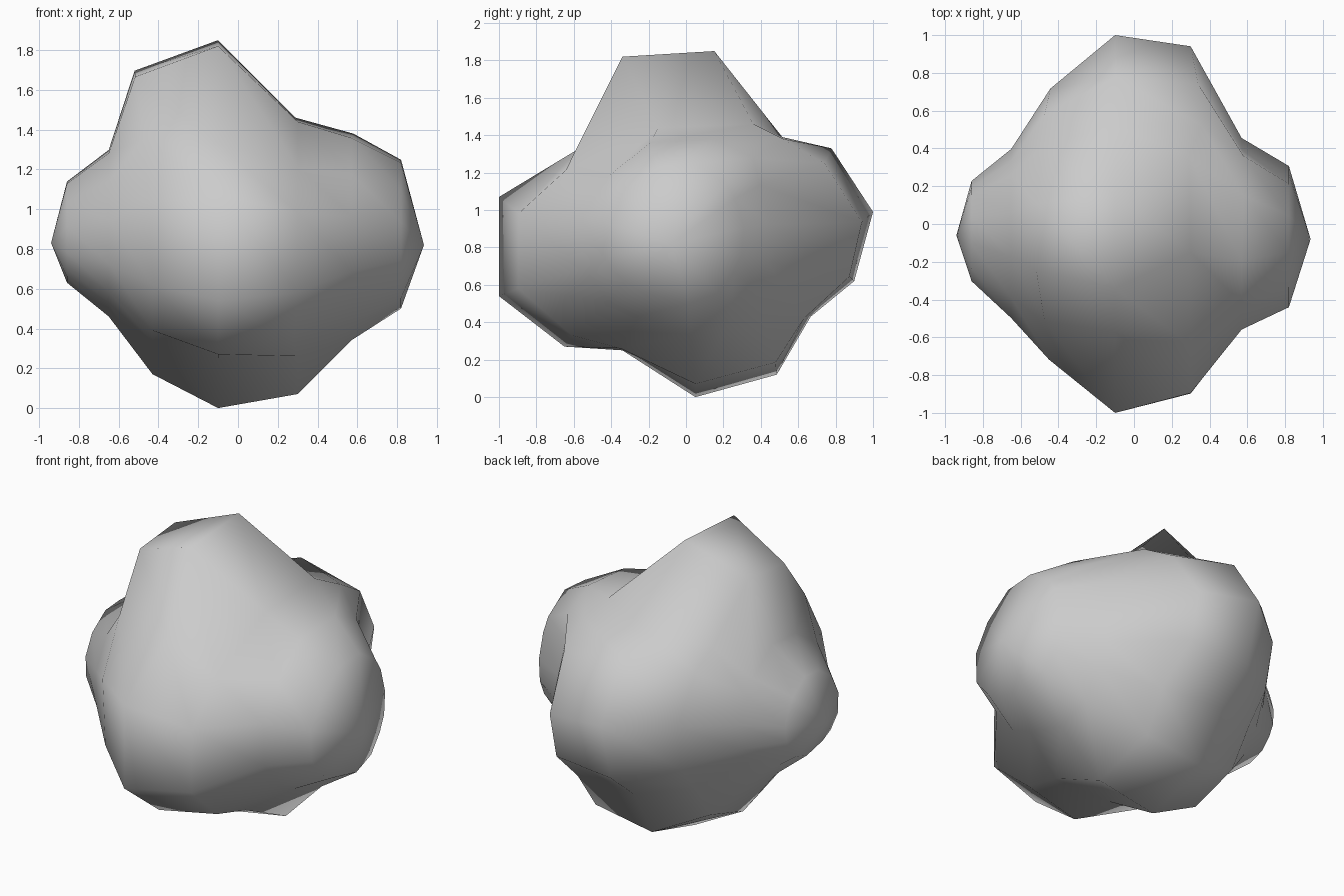
import bpy, bmesh, math

if "Cube" in bpy.data.objects:
    bpy.data.objects.remove(bpy.data.objects["Cube"])

# Fullest cross-section (y, z), seen from the right side
main = [(0.99, 0.99), (0.77, 1.33), (0.51, 1.39), (0.15, 1.85), (-0.34, 1.82),
        (-0.57, 1.33), (-1.0, 1.07), (-1.0, 0.54), (-0.65, 0.27), (-0.34, 0.25),
        (0.05, 0.0), (0.48, 0.12), (0.66, 0.43), (0.89, 0.62)]
CZ = 0.85

# Rings along x: position, back, top, front, bottom reach,
# then lumpiness of the upper back, upper front and underside
rings = [(-0.86, 0.23, 1.14, -0.31, 0.63, 0.1, 0.0, 0.15),
         (-0.65, 0.40, 1.30, -0.51, 0.46, 0.25, 0.0, 0.3),
         (-0.43, 0.72, 1.70, -0.73, 0.17, 0.6, 0.3, 0.65),
         (-0.10, 1.00, 1.85, -1.00, 0.00, 1.0, 1.0, 1.0),
         (0.30, 0.95, 1.46, -0.91, 0.07, 0.0, 0.3, 0.7),
         (0.57, 0.46, 1.38, -0.57, 0.34, -0.1, 0.15, 0.3),
         (0.82, 0.31, 1.25, -0.45, 0.50, 0.0, 0.1, 0.15)]


def ring_points(x, back, top, front, bottom, upper_back, upper_front, under):
    """Blend between a plain oval and the lumpy cross-section."""
    pts = []
    for i, (y, z) in enumerate(main):
        dz = z - CZ
        a = math.atan2(dz, y)
        ry = back if y > 0 else -front
        rz = top - CZ if dz > 0 else CZ - bottom
        oval = (ry * math.cos(a), rz * math.sin(a))
        lumpy = (y * ry / (0.99 if y > 0 else 1.0),
                 dz * rz / (1.0 if dz > 0 else 0.85))
        lump = under if dz < 0 else (upper_back if y > 0 else upper_front)
        if i in (3, 4):          # the crown always follows the cross-section
            lump = max(lump, 0.6)
        lean = -0.09 * max(dz, 0) if -0.5 < x < -0.4 else 0
        pts.append((x + lean, oval[0] + lump * (lumpy[0] - oval[0]),
                    CZ + oval[1] + lump * (lumpy[1] - oval[1])))
    return pts


# Lumpy stone: rings bridged with quads, closed by a fan at each pole
bm = bmesh.new()
loops = [[bm.verts.new(p) for p in ring_points(*r)] for r in rings]
# Ridge running from the crown to the right, and the hollows underneath
for ring, i, co in ((4, 1, (0.34, 0.74, 1.25)), (4, 2, (0.36, 0.52, 1.38)),
                    (4, 3, (0.29, 0.36, 1.46)), (4, 4, (0.30, -0.15, 1.44)),
                    (4, 8, (0.28, -0.61, 0.33)), (4, 12, (0.32, 0.63, 0.42)),
                    (5, 2, (0.58, 0.36, 1.28)), (5, 3, (0.58, 0.15, 1.38))):
    loops[ring][i].co = co
n = len(main)
for a, b in zip(loops, loops[1:]):
    for i in range(n):
        j = (i + 1) % n
        bm.faces.new((a[i], a[j], b[j], b[i]))
for loop, pole in ((loops[0], (-0.94, -0.06, 0.83)), (loops[-1], (0.935, -0.08, 0.82))):
    tip = bm.verts.new(pole)
    for i in range(n):
        bm.faces.new((loop[i], loop[(i + 1) % n], tip))
bmesh.ops.recalc_face_normals(bm, faces=bm.faces)
for f in bm.faces:
    f.smooth = True
mesh = bpy.data.meshes.new("lumpy_stone")
bm.to_mesh(mesh)
bm.free()
stone = bpy.data.objects.new("lumpy_stone", mesh)
bpy.context.collection.objects.link(stone)
